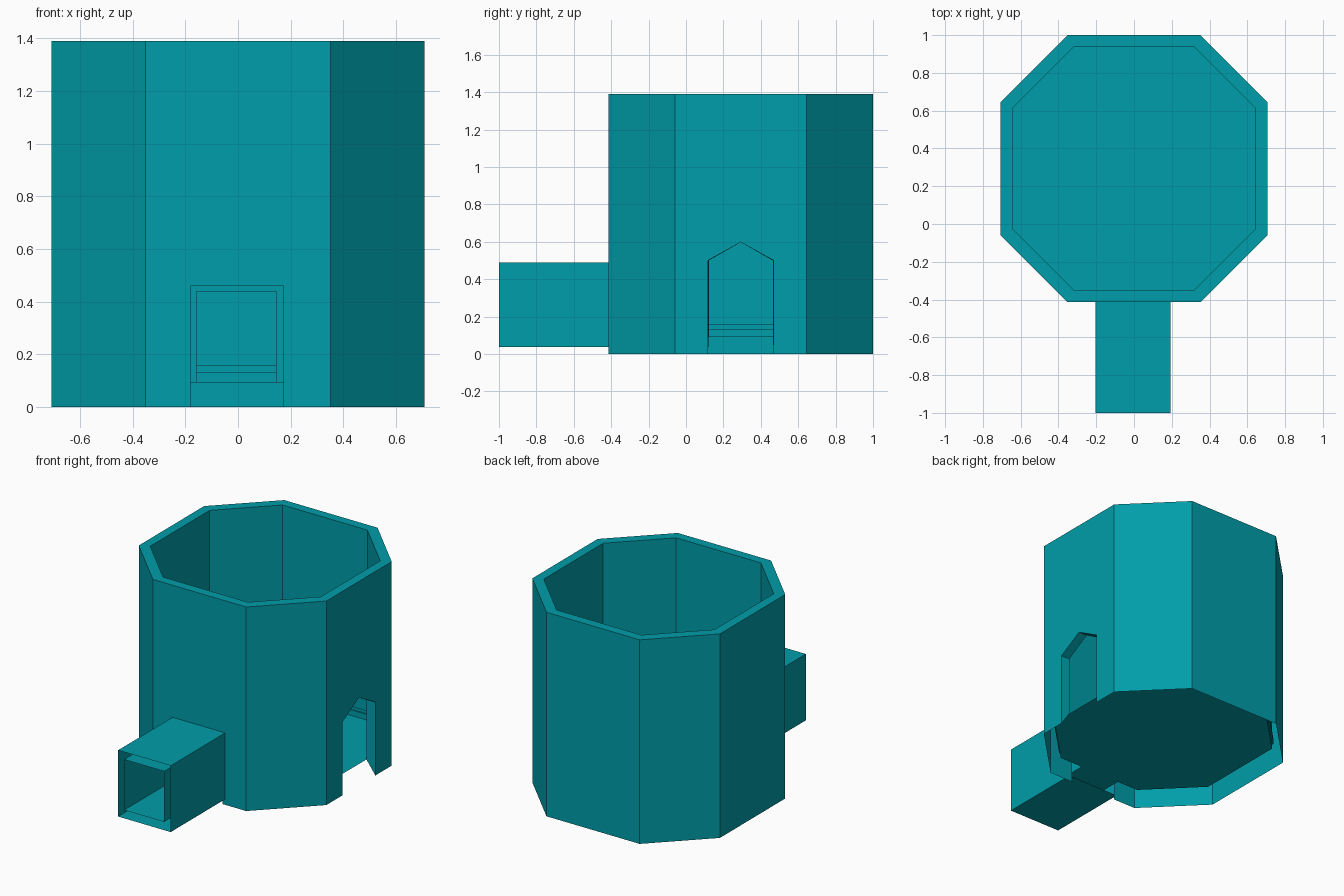
import bpy, bmesh, math
from mathutils import Vector

if "Cube" in bpy.data.objects:
    bpy.data.objects.remove(bpy.data.objects["Cube"])

CY = 0.293                      # centre of the octagon in y
H = 1.39                        # tower height
R_OUT, R_IN, R_GROOVE = 0.707, 0.643, 0.653   # half widths of the octagon
FLOOR, LIP_LOW, LIP_HIGH = 0.094, 0.132, 0.156
SIDE = 0.497                    # half length of a main side / half width

mat = bpy.data.materials.new("teal")
mat.diffuse_color = (0.0, 0.34, 0.4, 1)
mat.use_nodes = True
mat.node_tree.nodes["Principled BSDF"].inputs["Base Color"].default_value = mat.diffuse_color


def make(name, faces):
    """One flat-shaded object from a list of point loops."""
    bm = bmesh.new()
    for loop in faces:
        bm.faces.new([bm.verts.new(p) for p in loop])
    bmesh.ops.remove_doubles(bm, verts=bm.verts, dist=1e-5)
    me = bpy.data.meshes.new(name)
    bm.to_mesh(me)
    bm.free()
    me.materials.append(mat)
    ob = bpy.data.objects.new(name, me)
    bpy.context.collection.objects.link(ob)
    return ob


def half(k, r):
    """Half length of side k: main sides are longer than the diagonal ones."""
    return r * (SIDE if k % 2 == 0 else (1 - SIDE) / math.sqrt(2))


def on_wall(k, r, u, z):
    """Point on octagon side k, u along the wall."""
    a = k * math.pi / 4
    d = r if k % 2 == 0 else r * (1 + SIDE) / math.sqrt(2)
    return Vector((d * math.cos(a) - u * math.sin(a),
                   CY + d * math.sin(a) + u * math.cos(a), z))


def wall(k, r, z0, z1, door=()):
    """Wall panel, notched from below by a door profile (left to right)."""
    w = half(k, r)
    prof = [(-w, z0), *door, (w, z0), (w, z1), (-w, z1)]
    return [on_wall(k, r, u, z) for u, z in prof]


def band(k, r0, z0, r1, z1):
    w0, w1 = half(k, r0), half(k, r1)
    return [on_wall(k, r0, -w0, z0), on_wall(k, r0, w0, z0),
            on_wall(k, r1, w1, z1), on_wall(k, r1, -w1, z1)]


def gable(w, z0):
    return [(-w, z0), (-w, 0.5), (0, 0.598), (w, 0.5), (w, z0)]


def square(x0, x1, z0, z1):
    return [(x0, z0), (x0, z1), (x1, z1), (x1, z0)]


RIGHT, FRONT = 0, 6
doors_out = {RIGHT: gable(0.176, 0), FRONT: square(-0.18, 0.173, 0, 0.459)}
doors_in = {RIGHT: gable(0.171, FLOOR), FRONT: square(-0.158, 0.144, FLOOR, 0.439)}

# Outer shell with its door openings, open underneath
make("outer_wall", [wall(k, R_OUT, 0, H, doors_out.get(k, ())) for k in range(8)])

# Top rim
make("top_rim", [band(k, R_OUT, H, R_IN, H) for k in range(8)])

# Inner shell with a shallow square groove above the floor
groove = [(R_IN, FLOOR), (R_IN, LIP_LOW), (R_GROOVE, LIP_LOW),
          (R_GROOVE, LIP_HIGH), (R_IN, LIP_HIGH), (R_IN, H)]
inner = []
for k in range(8):
    if k in doors_in:
        inner.append(wall(k, R_IN, FLOOR, H, doors_in[k])[::-1])
    else:
        for p, q in zip(groove, groove[1:]):
            inner.append(band(k, *p, *q)[::-1])
make("inner_wall", inner)

# Floor
make("floor", [[on_wall(k, R_IN, -half(k, R_IN), FLOOR) for k in range(8)]])

# Reveal of the gabled side door
a = [on_wall(RIGHT, R_OUT, u, z) for u, z in doors_out[RIGHT]]
b = [on_wall(RIGHT, R_IN, u, z) for u, z in doors_in[RIGHT]]
make("side_door_reveal", [[a[i], a[i + 1], b[i + 1], b[i]] for i in range(4)])


def duct(name, x0, x1, z0, z1, y1, inward=False):
    """Open-ended rectangular sleeve running back from y = -1."""
    p = square(x0, x1, z0, z1)
    faces = []
    for i in range(4):
        (xa, za), (xb, zb) = p[i], p[(i + 1) % 4]
        f = [(xa, -1, za), (xa, y1, za), (xb, y1, zb), (xb, -1, zb)]
        faces.append(f if inward else f[::-1])
    make(name, faces)


# Entrance tunnel: outer sleeve and inner lining
duct("tunnel_outer", -0.203, 0.193, 0.038, 0.49, CY - R_OUT)
duct("tunnel_lining", -0.158, 0.144, FLOOR, 0.439, CY - R_IN, True)
